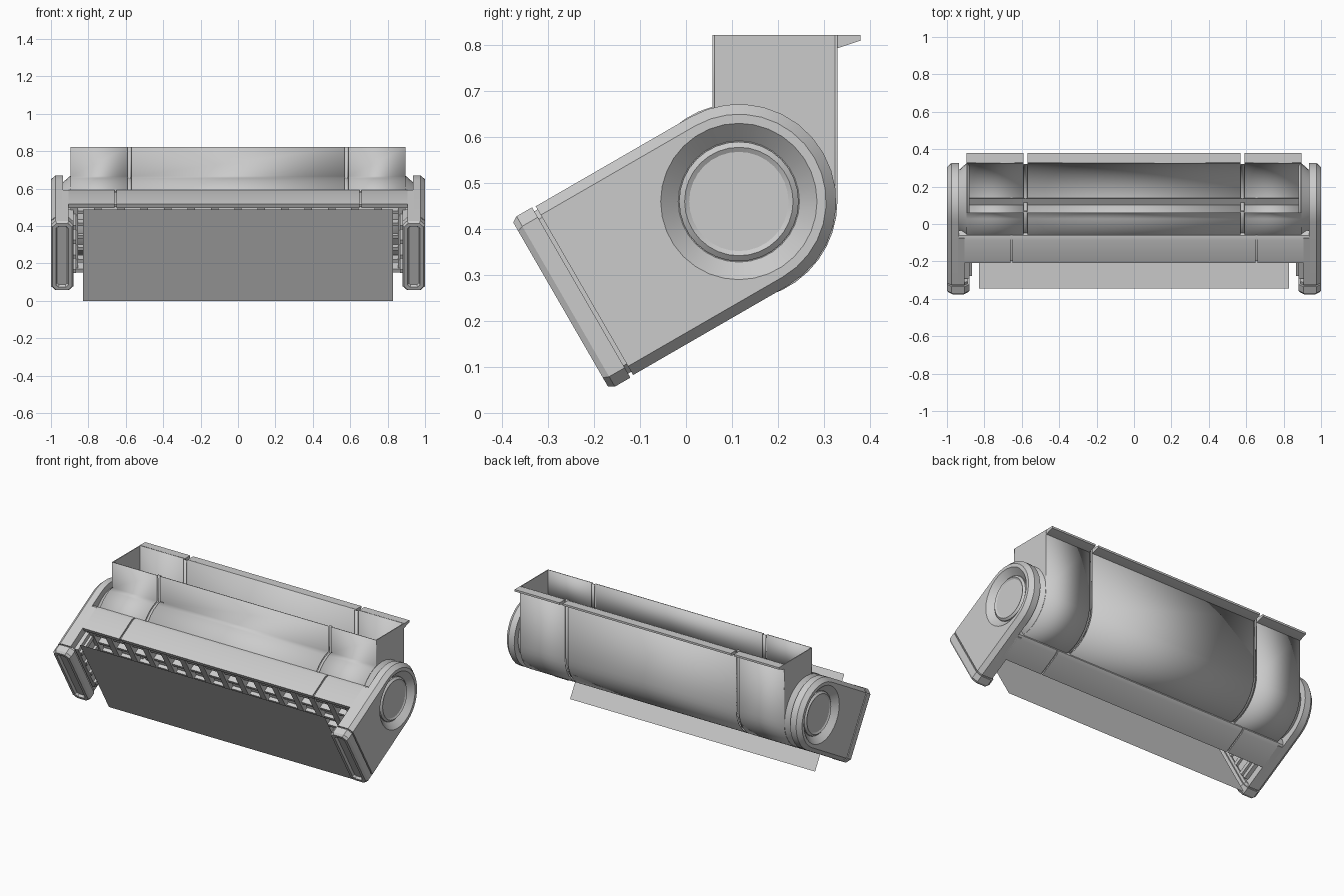
import bpy, bmesh, math

if "Cube" in bpy.data.objects:
    bpy.data.objects.remove(bpy.data.objects["Cube"])

CY, CZ, R = 0.115, 0.46, 0.212          # drum axis and radius
C30, S30 = math.cos(math.pi / 6), 0.5


def tilt(u, v):
    """Local frame tilted 30 degrees (u = up and back, v = across) -> (y, z)."""
    return CY + u * C30 - v * S30, CZ + u * S30 + v * C30


def loft(name, rings, cap=True, closed=True):
    """Skin a list of rings of (x, y, z) points into one object."""
    bm = bmesh.new()
    vs = [[bm.verts.new(p) for p in ring] for ring in rings]
    n = len(rings[0])
    for a, b in zip(vs, vs[1:]):
        for i in range(n if closed else n - 1):
            j = (i + 1) % n
            bm.faces.new((a[i], a[j], b[j], b[i]))
    if cap:
        bm.faces.new(vs[0])
        bm.faces.new(vs[-1])
    bmesh.ops.recalc_face_normals(bm, faces=bm.faces)
    me = bpy.data.meshes.new(name)
    bm.to_mesh(me)
    bm.free()
    ob = bpy.data.objects.new(name, me)
    bpy.context.collection.objects.link(ob)
    return ob


def extrude(name, yz, x0, x1, **kw):
    return loft(name, [[(x, y, z) for y, z in yz] for x in (x0, x1)], **kw)


def local_box(name, x0, x1, u0, u1, v0, v1):
    return extrude(name, [tilt(u0, v0), tilt(u1, v0), tilt(u1, v1), tilt(u0, v1)], x0, x1)


def circle(x, r, n=32):
    return [(x, CY + r * math.cos(2 * math.pi * i / n), CZ + r * math.sin(2 * math.pi * i / n))
            for i in range(n)]


def plate_ring(x, r, u_end=-0.388, n=16):
    """Side plate outline: half circle at the drum, straight arm to the front."""
    uv = [(r * math.cos(a), r * math.sin(a))
          for a in (-math.pi / 2 + math.pi * i / n for i in range(n + 1))]
    uv += [(u_end, r), (u_end, -r)]
    return [(x, *tilt(u, v)) for u, v in uv]


def cap_ring(s, u, d, ch):
    """Octagonal cross-section of the arm end cap, inset by d."""
    x0, x1, v = 0.88 + d, 1.0 - d, 0.214 - d
    pts = [(x0 + ch, -v), (x1 - ch, -v), (x1, -v + ch), (x1, v - ch),
           (x1 - ch, v), (x0 + ch, v), (x0, v - ch), (x0, -v + ch)]
    return [(s * x, *tilt(u, w)) for x, w in pts]


# Drum and hopper shell: three panels with recessed joint strips between them
def shell(name, x0, x1, d):
    r = R - d
    yz = [(CY + r, 0.822)]
    end = -math.radians(255)
    yz += [(CY + r * math.cos(end * i / 28), CZ + r * math.sin(end * i / 28)) for i in range(29)]
    yz += [(0.06 + d, yz[-1][1]), (0.06 + d, 0.822)] if d else [(0.06, 0.822)]
    ob = extrude(name, yz, x0, x1, cap=False, closed=False)
    mod = ob.modifiers.new("thickness", 'SOLIDIFY')
    mod.thickness = 0.005
    mod.offset = 0


for k, (x0, x1) in enumerate([(-0.895, -0.59), (-0.57, 0.57), (0.59, 0.895)]):
    shell(f"hopper_shell_{k}", x0, x1, 0)
    extrude(f"hopper_rear_flange_{k}",
            [(0.325, 0.822), (0.38, 0.822), (0.38, 0.81), (0.328, 0.793), (0.325, 0.793)], x0, x1)
for s in (-1, 1):
    shell(f"hopper_joint_strip_{s}", s * 0.58 - 0.011, s * 0.58 + 0.011, 0.01)

# Upper and lower mouth bars, each split by two narrow grooves
for side, label in ((1, "upper"), (-1, "lower")):
    def bar(name, x0, x1, d):
        uv = [(-0.252 + d, 0.188), (-0.252 + d, R - d), (-0.11, R - d),
              (-0.088, 0.203 - d), (-0.075, 0.17)]
        extrude(name, [tilt(u, side * v) for u, v in uv], x0, x1)
    for k, (x0, x1) in enumerate([(-0.936, -0.659), (-0.65, 0.65), (0.659, 0.936)]):
        bar(f"{label}_mouth_bar_{k}", x0, x1, 0)
    for s in (-1, 1):
        bar(f"{label}_bar_joint_{s}", s * 0.655 - 0.006, s * 0.655 + 0.006, 0.008)

# Mouth grille
for i in range(15):
    x = -0.875 + i * 0.125
    local_box(f"grille_slat_{i}", x - 0.02, x + 0.02, -0.245, -0.18, -0.19, 0.19)
for i in range(5):
    v = -0.15 + i * 0.075
    local_box(f"grille_rail_{i}", -0.905, 0.905, -0.235, -0.19, v - 0.009, v + 0.009)

# Front panel: a single thin sheet across the mouth
panel = [tilt(-0.385, 0.255), tilt(-0.385, -0.31)]
loft("front_panel", [[(x, y, z) for y, z in panel] for x in (-0.83, 0.83)], cap=False, closed=False)

for s, label in ((-1, "left"), (1, "right")):
    # Hopper end wall and tapered drum end
    extrude(f"{label}_hopper_end_wall", [(0.06, 0.46), (0.328, 0.46), (0.328, 0.822), (0.06, 0.822)],
            s * 0.89, s * 0.895)
    loft(f"{label}_drum_end", [circle(s * 0.88, 0.2), circle(s * 0.893, R), circle(s * 0.94, 0.17)])

    # Side plate with chamfered outer edge and a funnel recess
    plate = loft(f"{label}_side_plate", [plate_ring(s * 0.935, R), plate_ring(s * 0.975, R),
                                         plate_ring(s * 1.0, 0.19)])
    cutter = loft("recess_cutter", [circle(s * 1.01, 0.181), circle(s * 0.965, 0.132)])
    cutter.hide_render = True
    mod = plate.modifiers.new("recess", 'BOOLEAN')
    mod.object = cutter
    mod.solver = 'EXACT'
    bpy.context.view_layer.objects.active = plate
    bpy.ops.object.modifier_apply(modifier="recess")
    bpy.data.objects.remove(cutter)

    # Hub button inside the recess
    loft(f"{label}_hub", [circle(s * 0.955, 0.13), circle(s * 0.972, 0.13),
                          circle(s * 0.982, 0.118), circle(s * 0.976, 0.108)])

    # Inner thickness of the arm, and its small guide ribs
    local_box(f"{label}_arm_inner", s * 0.905, s * 0.94, -0.388, -0.1, -R, R)
    for i in range(4):
        v = -0.135 + i * 0.09
        local_box(f"{label}_guide_rib_{i}", s * 0.865, s * 0.91, -0.37, -0.24, v - 0.012, v + 0.012)
    local_box(f"{label}_guide_rail", s * 0.88, s * 0.91, -0.37, -0.24, -0.17, 0.17)

    # Arm end cap with recessed face, and the neck forming the groove behind it
    loft(f"{label}_cap_neck", [cap_ring(s, -0.402, 0.01, 0.02), cap_ring(s, -0.38, 0.01, 0.02)])
    loft(f"{label}_end_cap", [cap_ring(s, -0.396, 0, 0.025), cap_ring(s, -0.435, 0, 0.025),
                              cap_ring(s, -0.448, 0.008, 0.022), cap_ring(s, -0.448, 0.026, 0.014),
                              cap_ring(s, -0.434, 0.033, 0.01)])

bpy.ops.object.select_all(action='SELECT')
bpy.context.view_layer.objects.active = bpy.data.objects["front_panel"]
bpy.ops.object.shade_smooth_by_angle(angle=math.radians(25))
